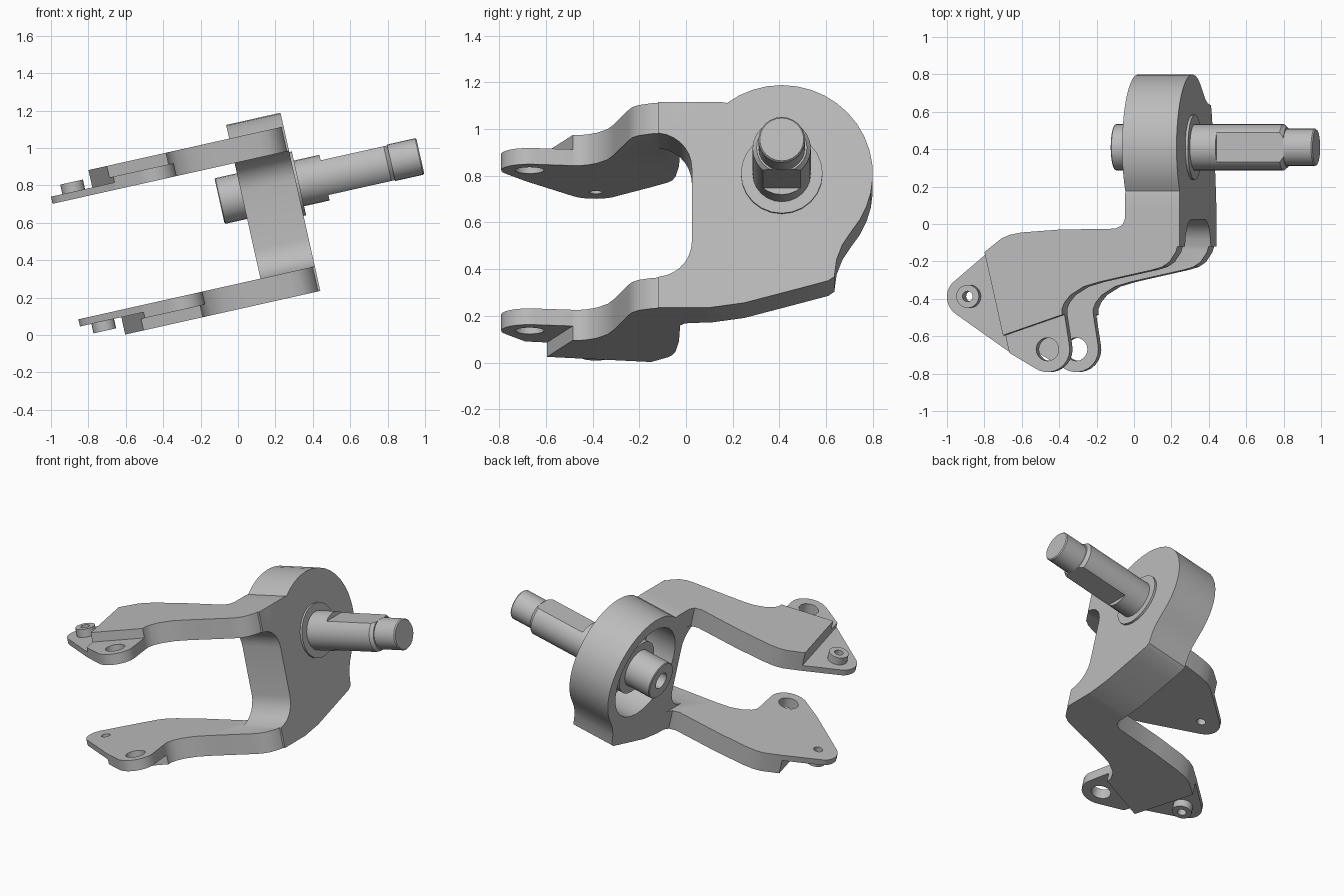
import bpy, bmesh, math
from mathutils import Matrix, Vector

if "Cube" in bpy.data.objects:
    bpy.data.objects.remove(bpy.data.objects["Cube"], do_unlink=True)

TILT = Matrix.Rotation(math.radians(-12.6), 4, 'Y')   # whole part leans, spindle rising to +x
AXIS_Y, AXIS_W = 0.41, 0.72                           # spindle axis
UNDER, SKIN = 0.901, 1.035                            # upper arm faces
MIRROR = 1.169                                        # lower arm is w -> MIRROR - w

steel = bpy.data.materials.new("grey_steel")
steel.use_nodes = True
GREY = (0.5, 0.5, 0.5, 1)
steel.diffuse_color = GREY
steel.node_tree.nodes["Principled BSDF"].inputs["Base Color"].default_value = GREY


def make(name, bm):
    bmesh.ops.remove_doubles(bm, verts=bm.verts, dist=0.0001)
    bmesh.ops.recalc_face_normals(bm, faces=bm.faces)
    mesh = bpy.data.meshes.new(name)
    bm.to_mesh(mesh)
    bm.free()
    mesh.materials.append(steel)
    obj = bpy.data.objects.new(name, mesh)
    bpy.context.collection.objects.link(obj)
    return obj


def prism(name, pts, lo, hi, along='w'):
    """Extrude an outline: (u, y) along w, or (y, w) along u."""
    bm = bmesh.new()
    place = (lambda a, b: (a, b, lo)) if along == 'w' else (lambda a, b: (lo, a, b))
    face = bm.faces.new([bm.verts.new(place(a, b)) for a, b in pts])
    out = bmesh.ops.extrude_face_region(bm, geom=[face])
    step = Vector((0, 0, hi - lo) if along == 'w' else (hi - lo, 0, 0))
    bmesh.ops.translate(bm, vec=step, verts=[g for g in out["geom"] if isinstance(g, bmesh.types.BMVert)])
    return make(name, bm)


def arc(cx, cy, r, start, end, n=8):
    angles = [math.radians(start + (end - start) * i / n) for i in range(n + 1)]
    return [(cx + r * math.cos(t), cy + r * math.sin(t)) for t in angles]


def disc(cx, cy, r, n=24):
    return arc(cx, cy, r, 0, 360, n)[:-1]


def lathe(name, profile, n=24):
    """Turn (u, radius) points about the spindle axis."""
    bm = bmesh.new()
    vs = [bm.verts.new((u, AXIS_Y, AXIS_W + r)) for u, r in profile]
    es = [bm.edges.new(p) for p in zip(vs, vs[1:])]
    bmesh.ops.spin(bm, geom=vs + es, cent=(0, AXIS_Y, AXIS_W), axis=(1, 0, 0),
                   angle=math.tau, steps=n, use_merge=False)
    return make(name, bm)


def boolean(obj, tool, operation='DIFFERENCE'):
    mod = obj.modifiers.new(operation.lower(), 'BOOLEAN')
    mod.operation, mod.object, mod.solver = operation, tool, 'EXACT'
    deps = bpy.context.evaluated_depsgraph_get()
    mesh = bpy.data.meshes.new_from_object(obj.evaluated_get(deps))
    obj.modifiers.clear()
    obj.data = mesh
    bpy.data.objects.remove(tool, do_unlink=True)


# Outlines shared by both arms, in plan
corner, edge, notch = (-0.487, -0.595), (-0.466, -0.689), (-0.163, -0.485)
shoulder = (-0.588, -0.15)
tab_pts = [shoulder] + arc(-0.705, -0.39, 0.11, 138, 235) + [edge, corner]
lug_pts = [corner, edge] + arc(-0.257, -0.67, 0.122, 235, 372, 10) + [notch]
arm_pts = [shoulder, corner, notch, (-0.164, -0.455), (-0.15, -0.42), (-0.117, -0.38), (-0.045, -0.335),
           (0.04, -0.31), (0.129, -0.29), (0.334, -0.245), (0.385, -0.23), (0.425, -0.203),
           (0.46, -0.15), (0.475, -0.1), (0.481, -0.05), (0.481, 0.08), (0.183, 0.08),
           (0.182, 0.03), (0.168, -0.005), (0.129, -0.025), (-0.178, -0.03),
           (-0.383, -0.045), (-0.45, -0.058), (-0.496, -0.078)]

# Upright: round housing running into a C-shaped bridge, seen along the spindle
body_pts = ([(-0.12, SKIN), (-0.12, UNDER)]
            + arc(-0.13, 0.745, 0.155, 84, 0, 7) + arc(-0.13, 0.424, 0.155, 0, -84, 7)
            + [(-0.12, MIRROR - UNDER), (-0.12, MIRROR - SKIN), (0.1, 0.134), (0.25, 0.155),
               (0.5, 0.222), (0.61, 0.252), (0.635, 0.27), (0.645, 0.345), (0.67, 0.41)]
            + arc(AXIS_Y, AXIS_W, 0.39, -40, 127, 18) + [(0.155, SKIN)])
fork = prism("fork_body", body_pts, 0.183, 0.481, 'u')
boolean(fork, prism("recess_cutter", disc(AXIS_Y, AXIS_W, 0.31, 32), 0.1, 0.4, 'u'))
parts = [fork]

for side in ("upper", "lower"):
    def span(lo, hi):
        return (lo, hi) if side == "upper" else (MIRROR - hi, MIRROR - lo)

    boolean(fork, prism("arm", arm_pts, *span(UNDER, SKIN)), 'UNION')
    tab = prism(side + "_tab", tab_pts, *span(UNDER, 0.94))
    boss = prism(side + "_tab_boss", disc(-0.69, -0.387, 0.062, 20), *span(0.939, 0.992))
    lug = prism(side + "_lug", lug_pts, *span(UNDER, 0.972))
    for obj, cx, cy, r in ((tab, -0.69, -0.387, 0.028), (boss, -0.69, -0.387, 0.028),
                           (lug, -0.257, -0.67, 0.062)):
        boolean(obj, prism("drill", disc(cx, cy, r, 20), *span(0.8, 1.1)))
    parts += [tab, boss, lug]

# Spindle: bored hub, inner collar, outer washer face, shaft and end journal
spindle = lathe("spindle", [
    (0.21, 0), (0.21, 0.055), (0.06, 0.055), (0.06, 0.12), (0.065, 0.125), (0.25, 0.125),
    (0.25, 0.18), (0.45, 0.18), (0.45, 0.175), (0.495, 0.175), (0.495, 0.125), (0.98, 0.125),
    (1.0, 0.108), (1.0, 0.1), (1.153, 0.1), (1.16, 0.094), (1.16, 0)])
flat = [(0.635, 0.2), (1.0, 0.2), (1.0, 0.6), (0.635, 0.6)]
for lo, hi in ((0.095, 0.2), (-0.2, -0.095)):
    boolean(spindle, prism("flat_cutter", flat, AXIS_W + lo, AXIS_W + hi))
parts.append(spindle)

# Lean everything and keep machined edges sharp
bpy.ops.object.select_all(action='DESELECT')
for obj in parts:
    obj.data.transform(TILT)
    obj.select_set(True)
bpy.context.view_layer.objects.active = fork
bpy.ops.object.shade_smooth_by_angle(angle=math.radians(30))
